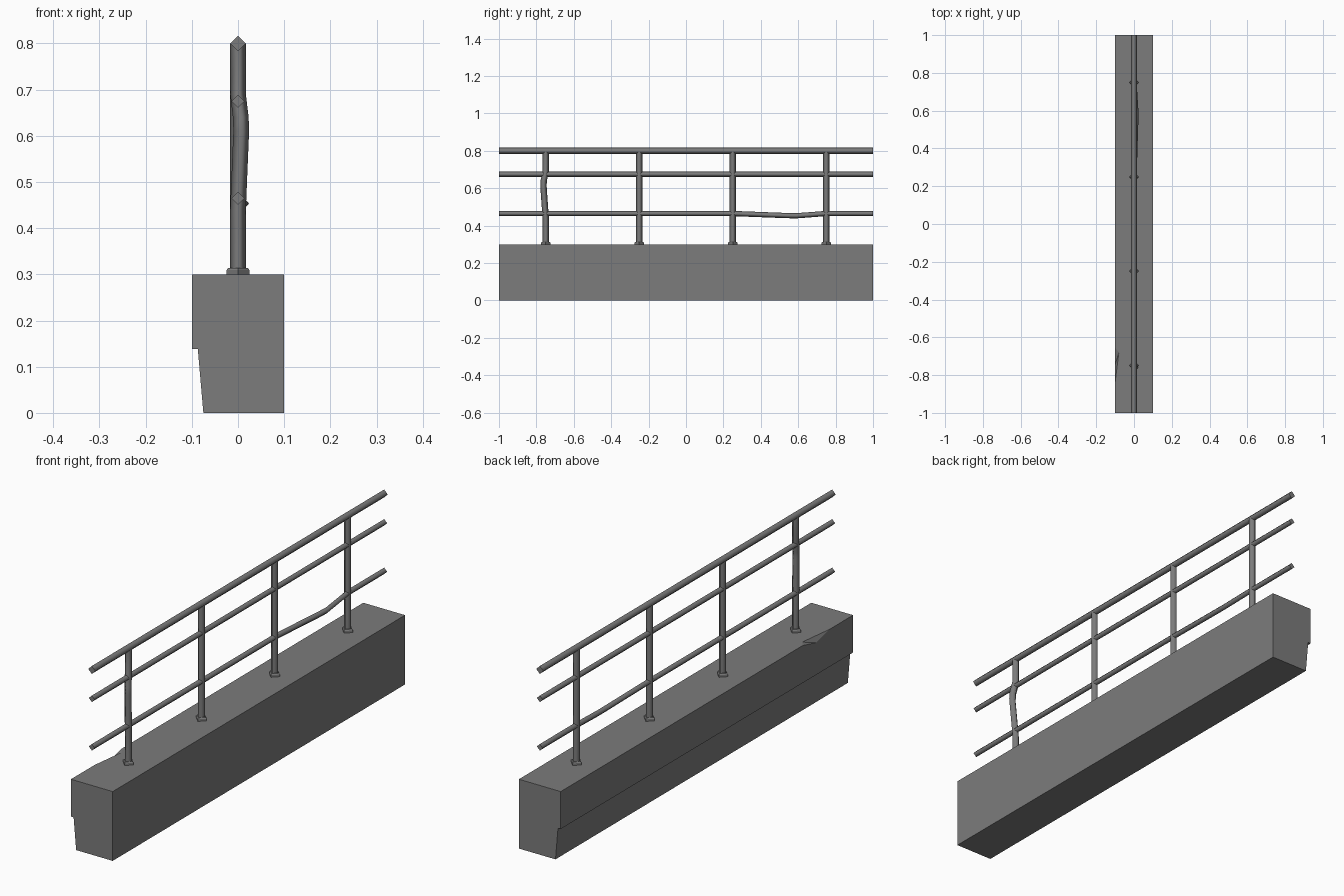
import bpy, bmesh
from mathutils import Vector

if "Cube" in bpy.data.objects:
    bpy.data.objects.remove(bpy.data.objects["Cube"])

concrete_grey = bpy.data.materials.new("concrete_grey")
concrete_grey.diffuse_color = (0.2, 0.2, 0.2, 1)
concrete_grey.use_nodes = True
concrete_grey.node_tree.nodes["Principled BSDF"].inputs["Base Color"].default_value = concrete_grey.diffuse_color


def finish(name, bm):
    bmesh.ops.recalc_face_normals(bm, faces=bm.faces)
    mesh = bpy.data.meshes.new(name)
    bm.to_mesh(mesh)
    bm.free()
    mesh.materials.append(concrete_grey)
    obj = bpy.data.objects.new(name, mesh)
    bpy.context.collection.objects.link(obj)
    return obj


def diamond_bar(name, path, radii, axis, smooth=True):
    """Four-sided bar along axis 'y' or 'z', with diamond rings at each path point."""
    u = Vector((1, 0, 0))
    v = Vector((0, 0, 1)) if axis == "y" else Vector((0, 1, 0))
    bm = bmesh.new()
    rings = [[bm.verts.new(Vector(p) + d * r) for d in (u, v, -u, -v)]
             for p, r in zip(path, radii)]
    for a, b in zip(rings, rings[1:]):
        for i in range(4):
            j = (i + 1) % 4
            bm.faces.new((a[i], a[j], b[j], b[i])).smooth = smooth
    bm.faces.new(rings[0])
    bm.faces.new(rings[-1])
    return finish(name, bm)


# Concrete parapet: stepped profile, with a chip out of the upper left edge
profile = [(0.1, 0.3), (0.1, 0), (-0.075, 0), (-0.087, 0.138), (-0.1, 0.138), (-0.1, 0.3)]
chip = [(-0.1, -0.84, 0.3), (-0.08, -0.68, 0.3), (-0.1, -0.655, 0.3), (-0.1, -0.745, 0.278)]
bm = bmesh.new()
front = [bm.verts.new((x, -1, z)) for x, z in profile]
back = [bm.verts.new((x, 1, z)) for x, z in profile]
c_start, c_in, c_end, c_low = [bm.verts.new(p) for p in chip]
bm.faces.new(front)
bm.faces.new(back)
for i in range(4):
    bm.faces.new((front[i], front[i + 1], back[i + 1], back[i]))
bm.faces.new((front[4], front[5], c_start, c_low, c_end, back[5], back[4]))
bm.faces.new((front[5], front[0], back[0], back[5], c_end, c_in, c_start))
bm.faces.new((c_start, c_in, c_low))
bm.faces.new((c_in, c_end, c_low))
finish("parapet_block", bm)

# Posts with foot plates; the front post is dented
for n, y in enumerate((-0.75, -0.25, 0.25, 0.75), 1):
    path = [(0, y, 0.3), (0, y, 0.8)]
    if n == 1:
        path[1:1] = [(0, y, 0.44), (0.007, y - 0.012, 0.61),
                     (0.006, y - 0.011, 0.64), (0, y, 0.69)]
    diamond_bar(f"post_{n}", path, [0.017] * len(path), "z")
    diamond_bar(f"post_foot_{n}", [(0, y, 0.3), (0, y, 0.309), (0, y, 0.314)],
                [0.025, 0.025, 0.021], "z", smooth=False)

# Three rails; the lower one sags between the last two posts
for name, z, r in (("top_rail", 0.8, 0.017), ("middle_rail", 0.675, 0.014),
                   ("lower_rail", 0.465, 0.014)):
    path = [(0, -1, z), (0, 1, z)]
    if name == "lower_rail":
        path[1:1] = [(0, 0.25, z), (0.009, 0.54, z - 0.011),
                     (0.01, 0.59, z - 0.012), (0, 0.75, z)]
    diamond_bar(name, path, [r] * len(path), "y")
